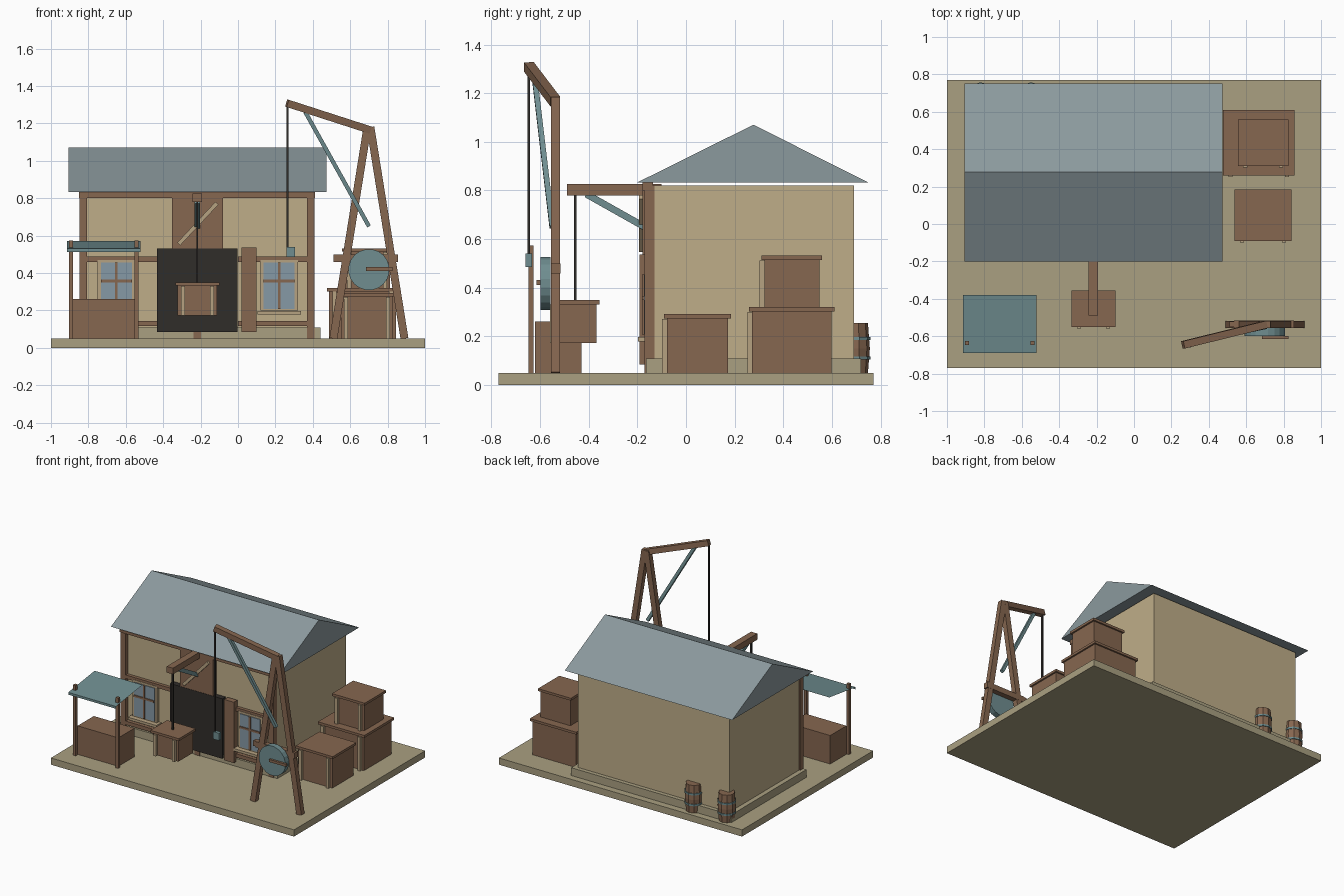
import bpy, bmesh, math
from mathutils import Vector, Matrix

if "Cube" in bpy.data.objects:
    bpy.data.objects.remove(bpy.data.objects["Cube"])


def mat(name, r, g, b):
    m = bpy.data.materials.new(name)
    m.diffuse_color = (r, g, b, 1)
    m.use_nodes = True
    m.node_tree.nodes["Principled BSDF"].inputs["Base Color"].default_value = m.diffuse_color
    return m


EARTH = mat("earth", .40, .35, .22)
WALL = mat("plaster", .52, .42, .25)
WOOD = mat("wood", .24, .135, .08)
PALE = mat("pale_wood", .47, .36, .22)
SLATE = mat("slate", .26, .32, .34)
TEAL = mat("teal", .16, .27, .28)
DARK = mat("dark", .03, .026, .023)
GLASS = mat("glass", .24, .32, .38)


def add(name, verts, faces, m):
    me = bpy.data.meshes.new(name)
    me.from_pydata([tuple(v) for v in verts], [], faces)
    bm = bmesh.new()
    bm.from_mesh(me)
    bmesh.ops.recalc_face_normals(bm, faces=bm.faces)
    bm.to_mesh(me)
    bm.free()
    me.materials.append(m)
    ob = bpy.data.objects.new(name, me)
    bpy.context.collection.objects.link(ob)
    return ob


BOX_FACES = [(0, 1, 3, 2), (4, 6, 7, 5), (0, 4, 5, 1), (2, 3, 7, 6), (0, 2, 6, 4), (1, 5, 7, 3)]


def box(name, x0, x1, y0, y1, z0, z1, m):
    return add(name, [(x, y, z) for x in (x0, x1) for y in (y0, y1) for z in (z0, z1)], BOX_FACES, m)


def bar(name, a, b, w, m, d=None):
    """Rectangular bar from a to b."""
    a, b = Vector(a), Vector(b)
    ax = (b - a).normalized()
    side = ax.cross(Vector((0, 1, 0)) if abs(ax.y) < .7 else Vector((1, 0, 0))).normalized()
    up = ax.cross(side)
    d = d or w
    return add(name, [p + side * s * w / 2 + up * t * d / 2 for p in (a, b) for s in (-1, 1) for t in (-1, 1)],
               BOX_FACES, m)


def lathe(name, profile, sides, centre, m, rot=None):
    """Capped solid of (radius, height) rings."""
    rot = rot or Matrix()
    verts, faces = [], []
    for r, h in profile:
        for i in range(sides):
            t = math.tau * (i + .5) / sides
            verts.append(rot @ Vector((r * math.cos(t), r * math.sin(t), h)) + Vector(centre))
    for k in range(len(profile) - 1):
        for i in range(sides):
            j = (i + 1) % sides
            faces.append((k * sides + i, k * sides + j, (k + 1) * sides + j, (k + 1) * sides + i))
    faces += [tuple(range(sides)), tuple(range((len(profile) - 1) * sides, len(profile) * sides))]
    return add(name, verts, faces, m)


def crate(name, x0, x1, y0, y1, z0, z1):
    """Crate with overhanging lid and two pale slats on the front."""
    box(name, x0 + .012, x1 - .012, y0 + .012, y1 - .012, z0, z1 - .015, WOOD)
    box(name + "_lid", x0, x1, y0, y1, z1 - .018, z1, WOOD)
    for i, x in enumerate((x0 + .04, x1 - .04)):
        box(f"{name}_slat_{i}", x - .011, x + .011, y0 - .008, y0 + .015, z0, z1 - .02, PALE)


# Ground slab, foundation, walls
box("ground_slab", -1, 1, -.77, .77, 0, .05, EARTH)
box("foundation", -.875, .44, -.165, .72, .05, .108, EARTH)
box("walls", -.84, .405, -.14, .69, .05, .82, WALL)

# Gable roof
prof = [(-.20, .833), (.75, .833), (.277, 1.07)]
add("roof", [(x, y, z) for x in (-.905, .472) for y, z in prof],
    [(0, 1, 2), (3, 5, 4), (0, 3, 4, 1), (1, 4, 5, 2), (2, 5, 3, 0)], SLATE)

# Front timber framing
for i, x in enumerate((-.828, -.218, .39)):
    box(f"front_post_{i}", x - .02, x + .02, -.17, -.13, .05, .82, WOOD)
box("eaves_beam", -.85, .413, -.178, -.135, .80, .833, WOOD)
for z in (.117, .46):
    for i, (a, b) in enumerate(((-.82, -.43), (0, .38))):
        box(f"rail_{i}", a, b, -.165, -.135, z, z + .027, WOOD)

# Doorway, open door leaf, loft hatch
box("doorway", -.433, -.003, -.18, -.14, .085, .53, DARK)
box("door_leaf", .02, .10, -.192, -.15, .085, .537, WOOD)
box("loft_hatch", -.353, -.08, -.178, -.14, .52, .80, WOOD)
bar("hatch_brace", (-.317, -.182, .555), (-.113, -.182, .773), .022, PALE)

# Windows
for n, cx in (("left", -.65), ("right", .22)):
    box(n + "_window_frame", cx - .10, cx + .10, -.168, -.14, .20, .47, PALE)
    box(n + "_window_glass", cx - .083, cx + .083, -.173, -.14, .208, .455, GLASS)
    box(n + "_window_mullion", cx - .007, cx + .007, -.18, -.15, .208, .455, WOOD)
    box(n + "_window_bar", cx - .083, cx + .083, -.18, -.15, .35, .364, WOOD)
    box(n + "_window_sill", cx - .117, cx + .117, -.198, -.14, .178, .197, PALE)

# Loft hoist with hanging crate
box("hoist_beam", -.243, -.192, -.49, -.10, .78, .826, WOOD)
bar("hoist_brace", (-.218, -.41, .785), (-.218, -.17, .65), .028, TEAL)
bar("hoist_rope", (-.218, -.455, .34), (-.218, -.455, .79), .01, DARK)
crate("hanging_crate", -.335, -.10, -.552, -.355, .172, .35)

# Market stall
box("stall_counter", -.885, -.55, -.62, -.43, .05, .262, WOOD)
for i, x in enumerate((-.892, -.542)):
    box(f"stall_post_{i}", x - .011, x + .011, -.648, -.626, .05, .573, WOOD)
cx0, cx1 = -.913, -.52
add("stall_awning", [(x, y, z) for x in (cx0, cx1) for y, z in ((-.38, .572), (-.69, .53), (-.69, .513))],
    [(0, 1, 4, 3), (1, 2, 5, 4)], TEAL)

# A-frame crane
for s in (-1, 1):
    bar("crane_leg", (.70 + s * .19, -.537, .05), (.70 + s * .008, -.537, 1.18), .042, WOOD, .038)
box("crane_crossbar", .535, .855, -.556, -.517, .458, .50, WOOD)
bar("crane_jib", (.705, -.537, 1.165), (.262, -.646, 1.308), .04, WOOD)
bar("crane_brace", (.70, -.55, .65), (.36, -.622, 1.26), .022, TEAL)
bar("crane_rope", (.264, -.646, .53), (.264, -.646, 1.30), .011, DARK)
box("crane_hook_block", .258, .305, -.66, -.634, .485, .54, TEAL)

# Winding drum and crank
lathe("winch_drum", [(.11, -.021), (.11, .021)], 20, (.70, -.578, .418), TEAL, Matrix.Rotation(math.pi / 2, 4, 'X'))
box("winch_crank", .685, .825, -.615, -.598, .412, .431, WOOD)

# Crates beside the house
crate("front_crate", .538, .842, -.09, .185, .05, .292)
crate("lower_crate", .475, .857, .26, .61, .05, .32)
crate("upper_crate", .555, .825, .31, .56, .32, .532)
box("crane_crate_rail", .51, .535, -.55, -.52, .46, .50, WOOD)

# Barrels against the back wall
for i, x in enumerate((-.55, -.82)):
    lathe(f"barrel_{i}", [(.056, 0), (.064, .1), (.056, .205)], 10, (x, .692, .05), WOOD)
    for z in (.055, .135):
        lathe(f"barrel_{i}_hoop", [(.066, z), (.066, z + .013)], 10, (x, .692, .05), TEAL)
